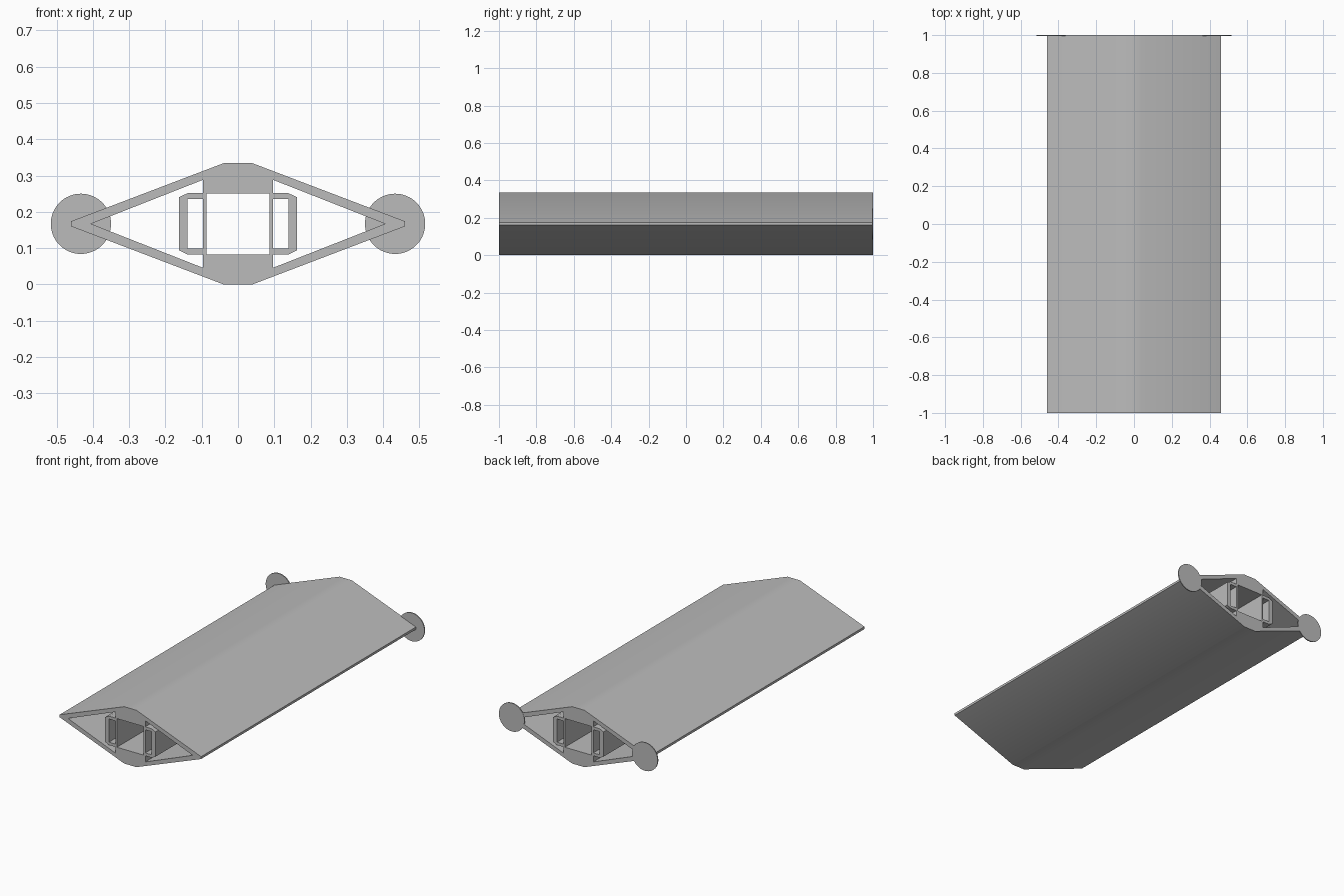
import bpy
import bmesh
import math

cube = bpy.data.objects.get("Cube")
if cube:
    bpy.data.objects.remove(cube, do_unlink=True)

# One grey material
grey = bpy.data.materials.new("plain grey")
grey.use_nodes = True
colour = (0.5, 0.5, 0.5, 1)
grey.diffuse_color = colour
grey.node_tree.nodes["Principled BSDF"].inputs["Base Color"].default_value = colour

MID = 0.167          # height of the horizontal symmetry plane
HALF_LENGTH = 0.9995


def mirror_x(points):
    return [(-x, z) for x, z in reversed(points)]


def mirror_z(points):
    """Upper half of a loop (z measured from MID) followed by its lower half."""
    return points + [(x, -z) for x, z in reversed(points) if z != 0]


def finish(obj):
    obj.data.materials.clear()
    obj.data.materials.append(grey)
    bpy.ops.object.select_all(action="DESELECT")
    obj.select_set(True)
    bpy.context.view_layer.objects.active = obj
    bpy.ops.object.shade_smooth_by_angle(angle=math.radians(30))


def extrude_profile(name, loops):
    """Extrude an outline with holes along the y axis."""
    curve = bpy.data.curves.new(name + " profile", "CURVE")
    curve.dimensions = "2D"
    curve.fill_mode = "BOTH"
    curve.extrude = HALF_LENGTH
    for loop in loops:
        spline = curve.splines.new("POLY")
        spline.points.add(len(loop) - 1)
        for point, (x, z) in zip(spline.points, loop):
            point.co = (x, z, 0, 1)
        spline.use_cyclic_u = True
    helper = bpy.data.objects.new(name + " helper", curve)
    bpy.context.collection.objects.link(helper)
    bpy.context.view_layer.update()
    evaluated = helper.evaluated_get(bpy.context.evaluated_depsgraph_get())
    mesh = bpy.data.meshes.new_from_object(evaluated)
    bpy.data.objects.remove(helper, do_unlink=True)

    # Weld caps to walls and stand the profile upright
    bm = bmesh.new()
    bm.from_mesh(mesh)
    bmesh.ops.remove_doubles(bm, verts=bm.verts, dist=0.0001)
    for v in bm.verts:
        x, z, y = v.co
        v.co = (x, -y, z + MID)
    bmesh.ops.recalc_face_normals(bm, faces=bm.faces)
    bm.to_mesh(mesh)
    bm.free()
    mesh.name = name
    obj = bpy.data.objects.new(name, mesh)
    bpy.context.collection.objects.link(obj)
    finish(obj)
    return obj


# Hollow beam: outer skin, square core, side cavities around a chamfered channel
outline = mirror_z([(-0.46, 0.007), (-0.04, MID), (0.04, MID), (0.46, 0.007)])
core = mirror_z([(-0.087, 0.084), (0.087, 0.084)])
channel = mirror_z([(0.097, 0.068), (0.139, 0.068)])
cavity = mirror_z([(0.163, 0.073), (0.138, 0.085), (0.097, 0.085),
                   (0.097, 0.121), (0.405, 0)])
extrude_profile("hollow_beam", [outline, core, channel, mirror_x(channel),
                                cavity, mirror_x(cavity)])

# Thin round pads on the back end
for side, sign in (("left", 1), ("right", -1)):
    bpy.ops.mesh.primitive_cylinder_add(
        vertices=64, radius=0.083, depth=0.006,
        location=(sign * 0.433, 0.997, MID), rotation=(math.pi / 2, 0, 0))
    pad = bpy.context.object
    pad.name = side + "_end_pad"
    finish(pad)
